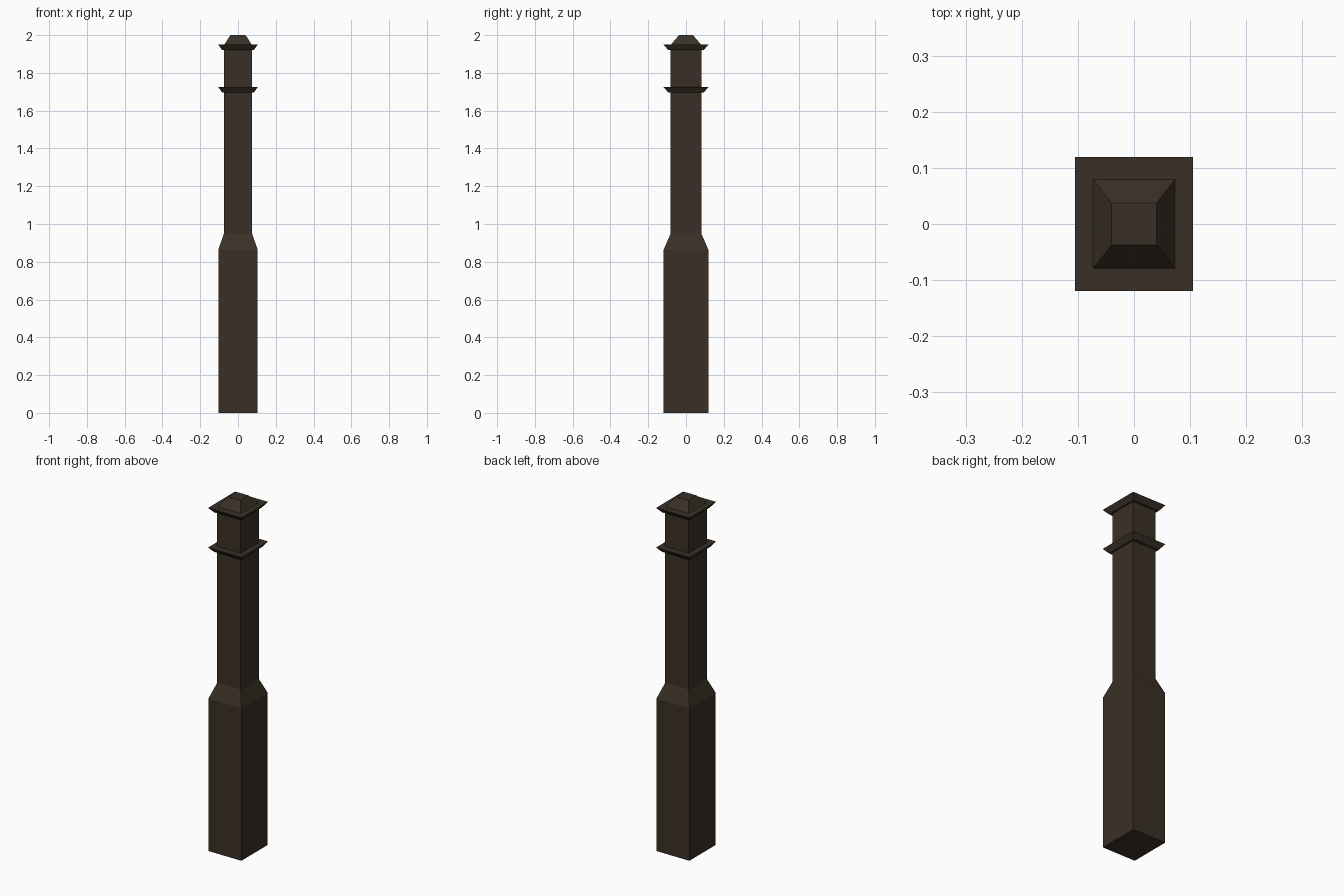
import bpy, bmesh

if "Cube" in bpy.data.objects:
    bpy.data.objects.remove(bpy.data.objects["Cube"])

wood = bpy.data.materials.new("dark brown wood")
wood.diffuse_color = (0.042, 0.030, 0.019, 1)
wood.use_nodes = True
wood.node_tree.nodes["Principled BSDF"].inputs["Base Color"].default_value = wood.diffuse_color


def loft(name, sections):
    """Closed rectangular loft; each section is (half_x, half_y, z)."""
    bm = bmesh.new()
    rings = [[bm.verts.new((sx * hx, sy * hy, z))
              for sx, sy in ((-1, -1), (1, -1), (1, 1), (-1, 1))]
             for hx, hy, z in sections]
    bm.faces.new(rings[0][::-1])
    bm.faces.new(rings[-1])
    for a, b in zip(rings, rings[1:]):
        for i in range(4):
            j = (i + 1) % 4
            bm.faces.new((a[i], a[j], b[j], b[i]))
    bmesh.ops.recalc_face_normals(bm, faces=bm.faces)
    mesh = bpy.data.meshes.new(name)
    bm.to_mesh(mesh)
    bm.free()
    mesh.materials.append(wood)
    obj = bpy.data.objects.new(name, mesh)
    bpy.context.collection.objects.link(obj)
    return obj


# Wide base tapering into the slim shaft
loft("post", [(0.104, 0.118, 0), (0.104, 0.118, 0.865),
              (0.074, 0.081, 0.95), (0.074, 0.081, 1.925)])

# Two flared collars
for name, z in (("lower_collar", 1.696), ("upper_collar", 1.921)):
    loft(name, [(0.084, 0.094, z), (0.105, 0.119, z + 0.029)])

# Truncated pyramid cap
loft("cap", [(0.074, 0.081, 1.948), (0.040, 0.037, 2.0)])
